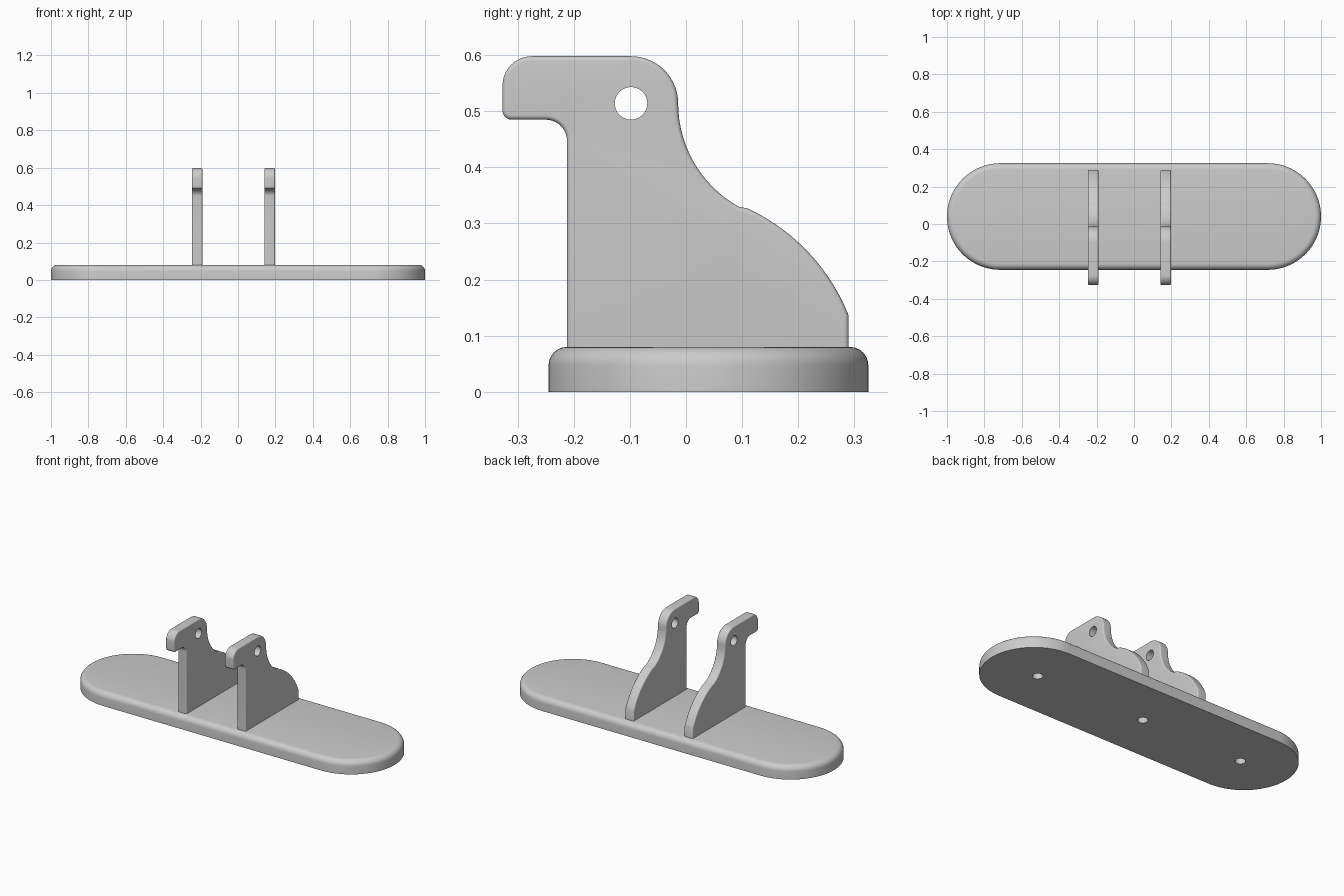
import bpy, bmesh, math
from mathutils import Matrix

if "Cube" in bpy.data.objects:
    bpy.data.objects.remove(bpy.data.objects["Cube"])

grey = bpy.data.materials.new("light grey")
grey.diffuse_color = (0.6, 0.6, 0.6, 1)
grey.use_nodes = True
grey.node_tree.nodes["Principled BSDF"].inputs["Base Color"].default_value = grey.diffuse_color


def arc(cx, cy, r, a0, a1, n):
    return [(cx + r * math.cos(math.radians(a0 + (a1 - a0) * i / n)),
             cy + r * math.sin(math.radians(a0 + (a1 - a0) * i / n))) for i in range(n + 1)]


def finish(bm, name):
    bmesh.ops.recalc_face_normals(bm, faces=bm.faces)
    me = bpy.data.meshes.new(name)
    bm.to_mesh(me)
    bm.free()
    me.materials.append(grey)
    ob = bpy.data.objects.new(name, me)
    bpy.context.collection.objects.link(ob)
    return ob


def slab(name, outline, matrix, depth, offset, rims):
    """Extrude an outline along local z, then round the chosen rims (local z values)."""
    bm = bmesh.new()
    face = bm.faces.new([bm.verts.new((u, v, 0)) for u, v in outline])
    ext = bmesh.ops.extrude_face_region(bm, geom=[face])
    top = [g for g in ext["geom"] if isinstance(g, bmesh.types.BMVert)]
    bmesh.ops.translate(bm, verts=top, vec=(0, 0, depth))
    edges = [e for e in bm.edges
             if any(all(abs(v.co.z - z) < 1e-5 for v in e.verts) for z in rims)]
    bmesh.ops.bevel(bm, geom=edges, offset=offset, segments=6, profile=0.5,
                    affect='EDGES', clamp_overlap=False)
    bm.transform(matrix)
    return finish(bm, name)


def cut(ob, centre, radius, depth, axis):
    """Cut a round hole centred at a point along an axis."""
    rot = Matrix.Rotation(math.pi / 2, 4, 'Y') if axis == 'X' else Matrix()
    bm = bmesh.new()
    bmesh.ops.create_cone(bm, cap_ends=True, segments=40, radius1=radius, radius2=radius,
                          depth=depth, matrix=Matrix.Translation(centre) @ rot)
    cutter = finish(bm, "hole_cutter")
    mod = ob.modifiers.new("hole", 'BOOLEAN')
    mod.operation, mod.solver, mod.object = 'DIFFERENCE', 'EXACT', cutter
    bpy.context.view_layer.objects.active = ob
    bpy.ops.object.modifier_apply(modifier=mod.name)
    bpy.data.objects.remove(cutter)


def smooth(ob):
    bpy.ops.object.select_all(action='DESELECT')
    ob.select_set(True)
    bpy.context.view_layer.objects.active = ob
    bpy.ops.object.shade_smooth_by_angle(angle=math.radians(30))


# Rounded base plate with three blind screw holes underneath
R = 0.285
stadium = arc(1 - R, 0.04, R, -90, 90, 40) + arc(R - 1, 0.04, R, 90, 270, 40)
base = slab("base_plate", stadium, Matrix(), 0.08, 0.033, [0.08])
for x in (-0.69, -0.025, 0.69):
    cut(base, (x, 0.04, 0), 0.028, 0.11, 'Z')
smooth(base)

# Hooked bracket profile in the y-z plane
profile = ([(-0.212, 0.07), (0.29, 0.07)]
           + arc(-0.04, 0.005, 0.355, 22, 65, 14)              # lower convex sweep
           + arc(0.197, 0.514, 0.211, 245, 180, 16)[1:]        # concave neck
           + arc(-0.098, 0.514, 0.084, 0, 90, 14)[1:]          # rounded shoulder
           + arc(-0.275, 0.546, 0.052, 90, 180, 10)            # hook nose
           + arc(-0.311, 0.501, 0.016, 180, 270, 6)            # hook tip
           + arc(-0.25, 0.447, 0.038, 90, 0, 10))              # hook throat

# Local (u, v, depth) maps to world (y, z, x)
for side, x0 in (("left", -0.247), ("right", 0.141)):
    m = Matrix(((0, 0, 1, x0), (1, 0, 0, 0), (0, 1, 0, 0), (0, 0, 0, 1)))
    bracket = slab(side + "_bracket", profile, m, 0.057, 0.008, [0, 0.057])
    cut(bracket, (x0 + 0.0285, -0.098, 0.514), 0.029, 0.2, 'X')
    smooth(bracket)
